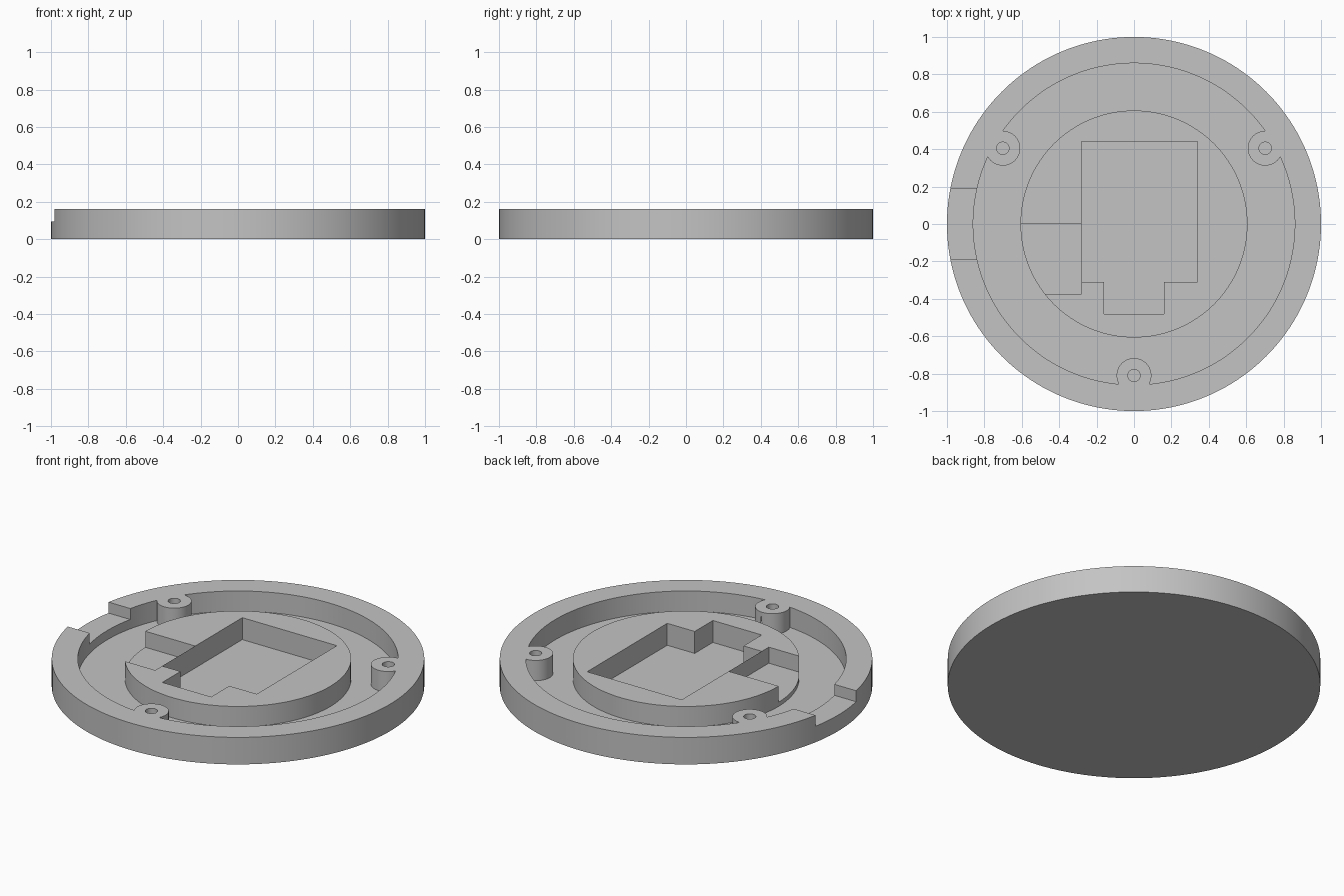
import bpy
import bmesh
from math import cos, sin, pi, radians

cube = bpy.data.objects.get("Cube")
if cube:
    bpy.data.objects.remove(cube, do_unlink=True)

HEIGHT, FLOOR, ABOVE = 0.16, 0.04, 0.3

grey = bpy.data.materials.new("plain grey")
grey.use_nodes = True
colour = (0.55, 0.55, 0.55, 1)
grey.diffuse_color = colour
grey.node_tree.nodes["Principled BSDF"].inputs["Base Color"].default_value = colour


def prism(name, outline, low, high):
    """Solid extruded upward from a flat outline."""
    bm = bmesh.new()
    face = bm.faces.new([bm.verts.new((x, y, low)) for x, y in outline])
    top = bmesh.ops.extrude_face_region(bm, geom=[face])["geom"]
    verts = [v for v in top if isinstance(v, bmesh.types.BMVert)]
    bmesh.ops.translate(bm, verts=verts, vec=(0, 0, high - low))
    bmesh.ops.recalc_face_normals(bm, faces=bm.faces)
    mesh = bpy.data.meshes.new(name)
    bm.to_mesh(mesh)
    bm.free()
    mesh.materials.append(grey)
    obj = bpy.data.objects.new(name, mesh)
    bpy.context.collection.objects.link(obj)
    return obj


def circle(radius, sides, x=0, y=0):
    return [(x + radius * cos(2 * pi * i / sides), y + radius * sin(2 * pi * i / sides))
            for i in range(sides)]


def box(x0, x1, y0, y1):
    return [(x0, y0), (x1, y0), (x1, y1), (x0, y1)]


def cut(target, cutter):
    """Subtract the cutter, then discard it."""
    mod = target.modifiers.new("cut", "BOOLEAN")
    mod.operation = "DIFFERENCE"
    mod.solver = "EXACT"
    mod.object = cutter
    bpy.context.view_layer.objects.active = target
    bpy.ops.object.modifier_apply(modifier=mod.name)
    bpy.data.objects.remove(cutter, do_unlink=True)


# Round base plate
base = prism("round_base", circle(1, 160), 0, HEIGHT)

# Ring groove, leaving the central island and three screw bosses standing
bosses = [(0.81 * cos(radians(a)), 0.81 * sin(radians(a))) for a in (30, 150, 270)]
groove = prism("groove_cutter", circle(0.86, 144), FLOOR, ABOVE)
cut(groove, prism("island_core", circle(0.607, 128), -1, 1))
for x, y in bosses:
    cut(groove, prism("boss_core", circle(0.093, 48, x, y), -1, 1))
cut(base, groove)

# Screw holes
for x, y in bosses:
    cut(base, prism("hole_cutter", circle(0.033, 32, x, y), FLOOR, ABOVE))

# Side ledge and stepped pocket in the island
cut(base, prism("ledge_cutter", box(-0.7, -0.28, -0.375, 0), 0.065, ABOVE))
pocket = [(-0.28, 0.44), (-0.28, -0.31), (-0.16, -0.31), (-0.16, -0.48),
          (0.16, -0.48), (0.16, -0.31), (0.34, -0.31), (0.34, 0.44)]
cut(base, prism("pocket_cutter", pocket, 0.03, ABOVE))

# Cable notch through the rim
cut(base, prism("notch_cutter", box(-1.2, -0.75, -0.19, 0.19), 0.095, ABOVE))

# Smooth round walls with crisp edges
bpy.ops.object.select_all(action="DESELECT")
base.select_set(True)
bpy.context.view_layer.objects.active = base
bpy.ops.object.shade_smooth_by_angle(angle=radians(30))
